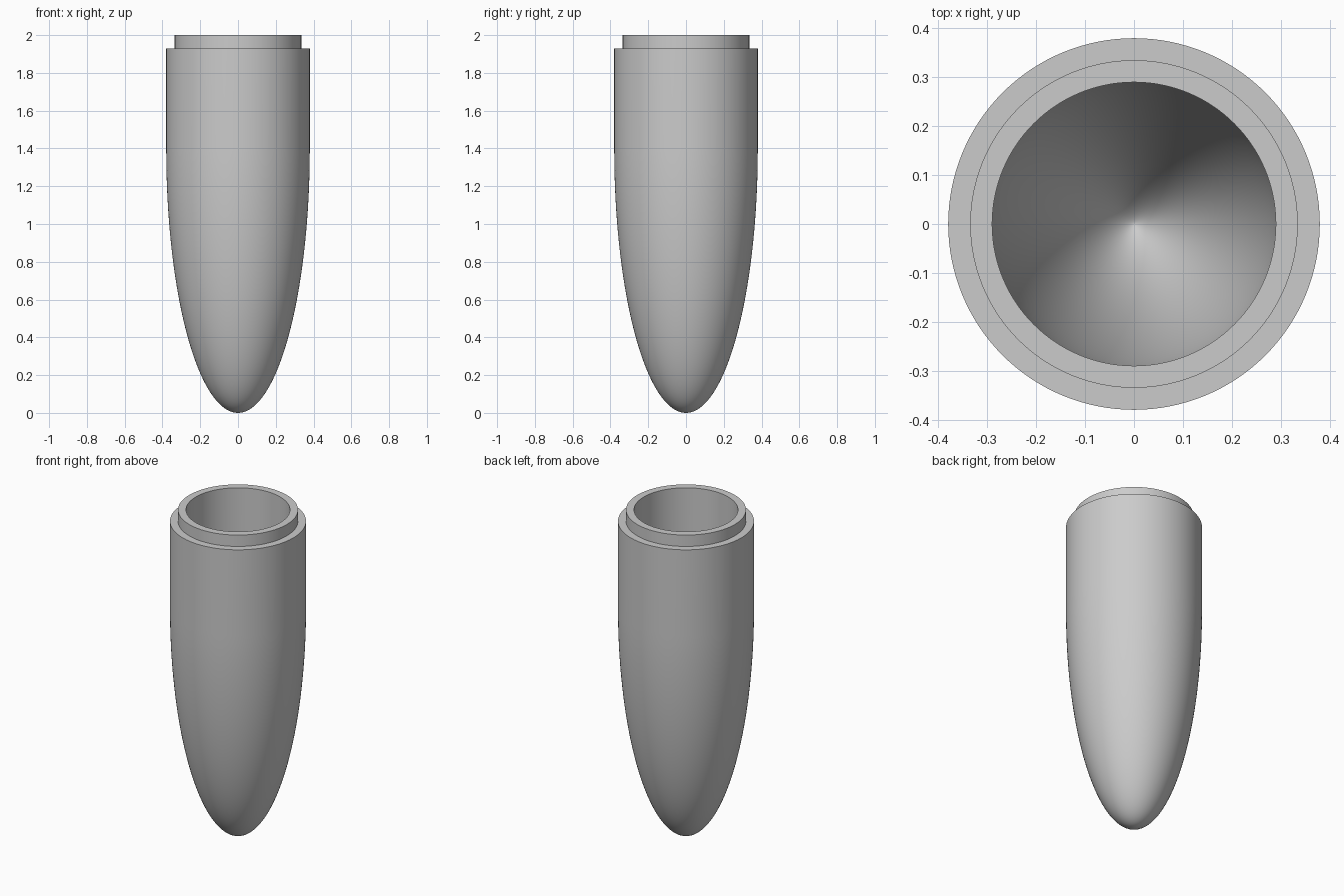
import bpy, bmesh, math

cube = bpy.data.objects.get("Cube")
if cube:
    bpy.data.objects.remove(cube, do_unlink=True)

RADIUS, NOSE, WALL = 0.38, 1.4, 0.09      # outer radius, nose length, wall thickness
BORE, LIP = RADIUS - WALL, 0.335          # inner radius, lip outer radius
SEAT, SHOULDER, TOP = 1.88, 1.93, 2.0     # heights around the mouth
SEGMENTS, STEPS = 128, 40

grey = bpy.data.materials.new("plain grey")
grey.use_nodes = True
colour = (0.6, 0.6, 0.6, 1)
grey.diffuse_color = colour
grey.node_tree.nodes["Principled BSDF"].inputs["Base Color"].default_value = colour


def lathe(name, profile, closed=False):
    """Spin an (r, z) profile around the z axis."""
    bm = bmesh.new()
    verts = [bm.verts.new((r, 0, z)) for r, z in profile]
    edges = [bm.edges.new(pair) for pair in zip(verts, verts[1:])]
    if closed:
        edges.append(bm.edges.new((verts[-1], verts[0])))
    bmesh.ops.spin(bm, geom=verts + edges, cent=(0, 0, 0), axis=(0, 0, 1),
                   angle=math.tau, steps=SEGMENTS, use_merge=True)
    bmesh.ops.remove_doubles(bm, verts=bm.verts, dist=1e-5)
    bmesh.ops.recalc_face_normals(bm, faces=bm.faces)
    mesh = bpy.data.meshes.new(name)
    bm.to_mesh(mesh)
    bm.free()
    mesh.materials.append(grey)
    obj = bpy.data.objects.new(name, mesh)
    bpy.context.collection.objects.link(obj)
    bpy.ops.object.select_all(action='DESELECT')
    obj.select_set(True)
    bpy.context.view_layer.objects.active = obj
    bpy.ops.object.shade_smooth_by_angle(angle=math.radians(35))
    return obj


def nose_curve(inset):
    """Half-ellipse nose, moved inward along its normals by the inset."""
    points = []
    for i in range(STEPS + 1):
        t = math.pi / 2 * i / STEPS
        nr, nz = NOSE * math.sin(t), -RADIUS * math.cos(t)
        length = math.hypot(nr, nz)
        points.append((RADIUS * math.sin(t) - inset * nr / length,
                       NOSE * (1 - math.cos(t)) - inset * nz / length))
    return points


# Hollow body: outer nose, shoulder, seat for the lip, then the cavity
rim = [(RADIUS, SHOULDER), (LIP, SHOULDER), (LIP, SEAT), (BORE, SEAT)]
lathe("body_shell", nose_curve(0) + rim + nose_curve(WALL)[::-1])

# Narrower ring standing in the seat
lathe("mouth_lip", [(BORE, SEAT), (LIP, SEAT), (LIP, TOP), (BORE, TOP)], closed=True)
